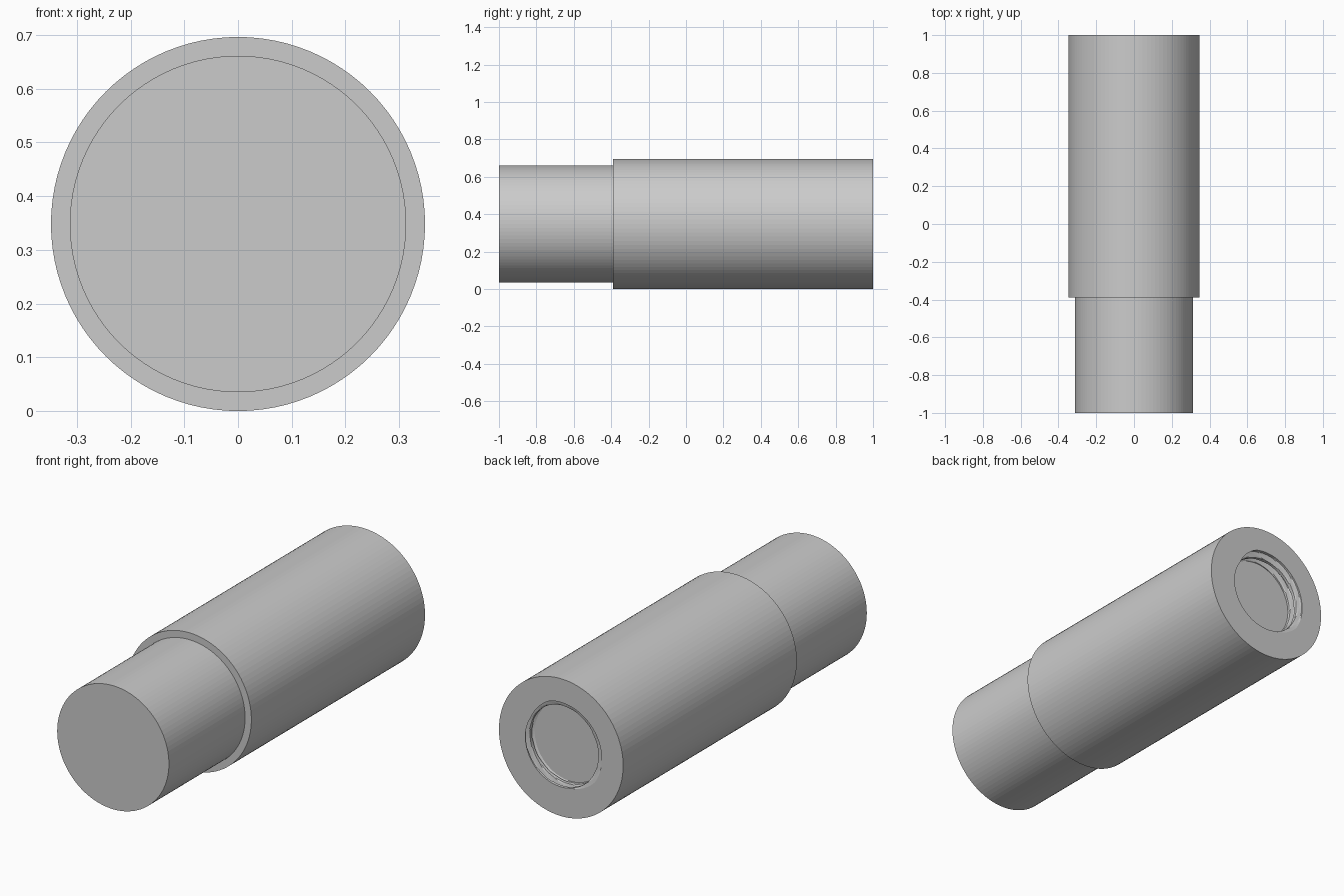
import bpy, bmesh, math

if "Cube" in bpy.data.objects:
    bpy.data.objects.remove(bpy.data.objects["Cube"])

N = 96            # sides around
R, R_NECK = 0.348, 0.313
STEP_Y = -0.39
BORE, GROOVE = 0.20, 0.028
DEPTH, PITCH, ROWS = 0.075, 0.05, 20

bm = bmesh.new()


def ring(radius, y):
    """Ring around the y axis; radius is a function of the angle."""
    out = []
    for i in range(N):
        a = 2 * math.pi * i / N - math.pi / 2
        r = radius(a)
        out.append(bm.verts.new((r * math.cos(a), y, R + r * math.sin(a))))
    return out


def bridge(a, b):
    for i in range(N):
        j = (i + 1) % N
        bm.faces.new((a[i], a[j], b[j], b[i]))


def thread(depth):
    """Helical groove cut in the bore, fading out at the floor."""
    def radius(a):
        phase = (depth / PITCH + (a - 0.8 * math.pi) / (2 * math.pi)) % 1.0
        wave = max(0.0, min(1.0, 0.5 + 1.4 * math.cos(2 * math.pi * phase)))
        fade = min(1.0, (DEPTH - depth) / 0.015)
        return BORE + GROOVE * wave * fade
    return radius


# outer stepped body
rings = [ring(lambda a, r=r: r, y) for r, y in
         ((R_NECK, -1), (R_NECK, STEP_Y), (R, STEP_Y), (R, 1))]

# threaded socket in the back end
for k in range(ROWS + 1):
    d = DEPTH * k / ROWS
    rings.append(ring(thread(d), 1 - d))

for a, b in zip(rings, rings[1:]):
    bridge(a, b)

# front cap and socket floor
bm.faces.new(rings[0])
bm.faces.new(rings[-1])
bmesh.ops.recalc_face_normals(bm, faces=bm.faces)

mesh = bpy.data.meshes.new("threaded_handle")
bm.to_mesh(mesh)
bm.free()
body = bpy.data.objects.new("threaded_handle", mesh)
bpy.context.collection.objects.link(body)
